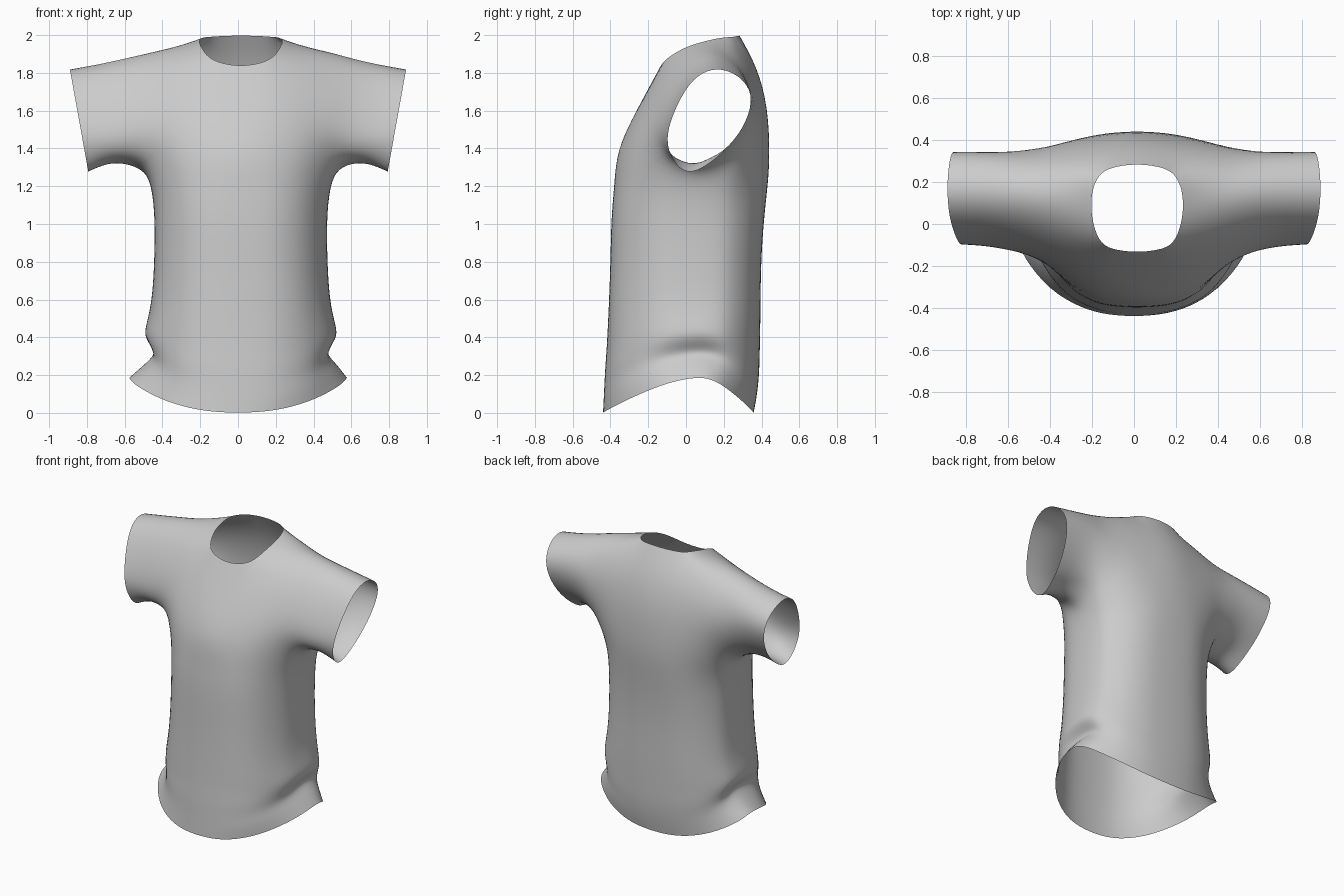
import bpy, bmesh
from math import sin, cos, pi, radians, copysign

cube = bpy.data.objects.get("Cube")
if cube:
    bpy.data.objects.remove(cube, do_unlink=True)

fabric = bpy.data.materials.new("grey fabric")
fabric.use_nodes = True
GREY = (0.6, 0.6, 0.6, 1)
fabric.diffuse_color = GREY
fabric.node_tree.nodes["Principled BSDF"].inputs["Base Color"].default_value = GREY

SHIFT = 0.015      # the torso hangs slightly to one side
MID_Y = 0.08       # depth of the side seams

# Cross-sections (y, z) running from the chest, over the shoulder, down the back
shoulder = [(-.342, 1.36), (-.287, 1.52), (-.2, 1.7), (-.1, 1.88), (0, 1.94), (.09, 1.965),
            (.18, 1.987), (.25, 1.99), (.355, 1.84), (.417, 1.62), (.43, 1.36)]
centre = ([(-.372, 1.36), (-.317, 1.5), (-.225, 1.67), (-.136, 1.835)] + shoulder[4:7]
          + [(.287, 1.998), (.38, 1.83), (.436, 1.62), (.446, 1.36)])
# Closed sections: the last three points pass under the arm
armhole = [(-.12, 1.36), (-.16, 1.47), (-.137, 1.6), (-.07, 1.74), (.02, 1.86), (.13, 1.915),
           (.23, 1.885), (.31, 1.795), (.362, 1.66), (.36, 1.52), (.3, 1.38),
           (.2, 1.31), (.08, 1.27), (-.03, 1.3)]
cuff = [(-.08, 1.35), (-.107, 1.45), (-.075, 1.57), (-.013, 1.7), (.06, 1.79), (.16, 1.83),
        (.268, 1.797), (.345, 1.715), (.348, 1.605), (.28, 1.47), (.187, 1.37),
        (.11, 1.31), (.035, 1.27), (-.03, 1.285)]
neck_half_width = {3: .175, 4: .212, 5: .222, 6: .212, 7: .173}


def mix(a, b, t):
    return a + (b - a) * t


def blend(first, second, edge, top):
    """Mix two sections, with one weight at the lower edges and one on top."""
    points = []
    for r, (p, q) in enumerate(zip(first, second)):
        t = mix(edge, top, sin(pi * min(r, 10) / 10))
        points.append((mix(p[0], q[0], t), mix(p[1], q[1], t)))
    return points


def column(c):
    """Points of one section, counted outward from the centre line."""
    if c < 4:
        x = (0, .1, .2, .35)[c]
        section = (centre, blend(centre, shoulder, .3, .3), shoulder,
                   blend(shoulder, armhole, .28, .5))[c]
        points = [(x, y, z) for y, z in section]
        if c == 2:
            points = [(neck_half_width.get(r, x), y, z) for r, (x, y, z) in enumerate(points)]
        return points
    t = (c - 4) / 3
    ease = 1 - (1 - t) ** 2
    points = []
    for r, (a, b) in enumerate(zip(armhole, cuff)):
        end_x = .793 + .18 * (b[1] - 1.28)
        lift = sin(pi * t) * (.05 if r > 10 else .02 if r in (0, 10) else -.006)
        points.append((mix(.5, end_x, t), mix(a[0], b[0], ease), mix(a[1], b[1], t) + lift))
    return points


bm = bmesh.new()
grid = {}

# Yoke and sleeves: sections from cuff to cuff, with the neck left open
for c in range(-7, 8):
    for r, (x, y, z) in enumerate(column(abs(c))):
        if abs(c) < 2 and 3 < r < 7:
            continue
        shift = SHIFT if abs(c) < 5 else 0
        grid[c, r] = bm.verts.new(((x if c >= 0 else -x) + shift, y, z))

for c in range(-7, 7):
    is_sleeve = c >= 4 or c < -4
    for r in range(14 if is_sleeve else 10):
        if -2 <= c < 2 and 3 <= r < 7:
            continue
        s = (r + 1) % 14
        bm.faces.new((grid[c, r], grid[c + 1, r], grid[c + 1, s], grid[c, s]))

# Torso: rings hanging from the lower edge of the yoke
across = list(range(-4, 5))
turn = (0, 11, 23, 42, 65)
front_angles = [turn[abs(c)] * (1 if c > 0 else -1) for c in across]
angles = (front_angles + [78, 90, 102] + [180 - a for a in reversed(front_angles)]
          + [-102, -90, -78])
ring = ([grid[c, 0] for c in across] + [grid[4, r] for r in (13, 12, 11)]
        + [grid[c, 10] for c in reversed(across)] + [grid[-4, r] for r in (11, 12, 13)])


def rounded(value, squareness):
    return copysign(abs(value) ** (2 / squareness), value)


# side height, front height, half width, side pinch, front depth, back depth, squareness
levels = [(1.18, 1.2, .472, 0, -.382, .434, 2.5), (1.03, 1.03, .457, 0, -.398, .414, 2.6),
          (.8, .8, .46, 0, -.402, .398, 2.6), (.6, .58, .472, 0, -.41, .396, 2.6),
          (.48, .42, .5, 0, -.418, .394, 2.5), (.41, .33, .518, 0, -.423, .392, 2.4),
          (.35, .24, .525, .058, -.43, .39, 2.4), (.315, .16, .535, .082, -.434, .385, 2.3),
          (.265, .08, .55, .042, -.438, .375, 2.3), (.192, 0, .58, 0, -.442, .36, 2.2)]
for side_z, front_z, half_width, pinch, front_y, back_y, squareness in levels:
    below = []
    for angle in angles:
        a = radians(angle)
        out, ahead = rounded(sin(a), squareness), rounded(cos(a), squareness)
        reach = (MID_Y - front_y) if ahead > 0 else (back_y - MID_Y)
        width = half_width - pinch * sin(a) ** 8
        z = mix(side_z, front_z, abs(ahead) ** 1.6)
        shift = SHIFT if side_z > .2 else 0
        below.append(bm.verts.new((width * out + shift, MID_Y - reach * ahead, z)))
    for i in range(len(ring)):
        j = (i + 1) % len(ring)
        bm.faces.new((below[i], below[j], ring[j], ring[i]))
    ring = below

bmesh.ops.recalc_face_normals(bm, faces=bm.faces)
mesh = bpy.data.meshes.new("shirt")
bm.to_mesh(mesh)
bm.free()
mesh.materials.append(fabric)
mesh.shade_smooth()
shirt = bpy.data.objects.new("shirt", mesh)
bpy.context.collection.objects.link(shirt)

# Soften the cloth
soften = shirt.modifiers.new("soften", 'SUBSURF')
soften.levels = soften.render_levels = 2
